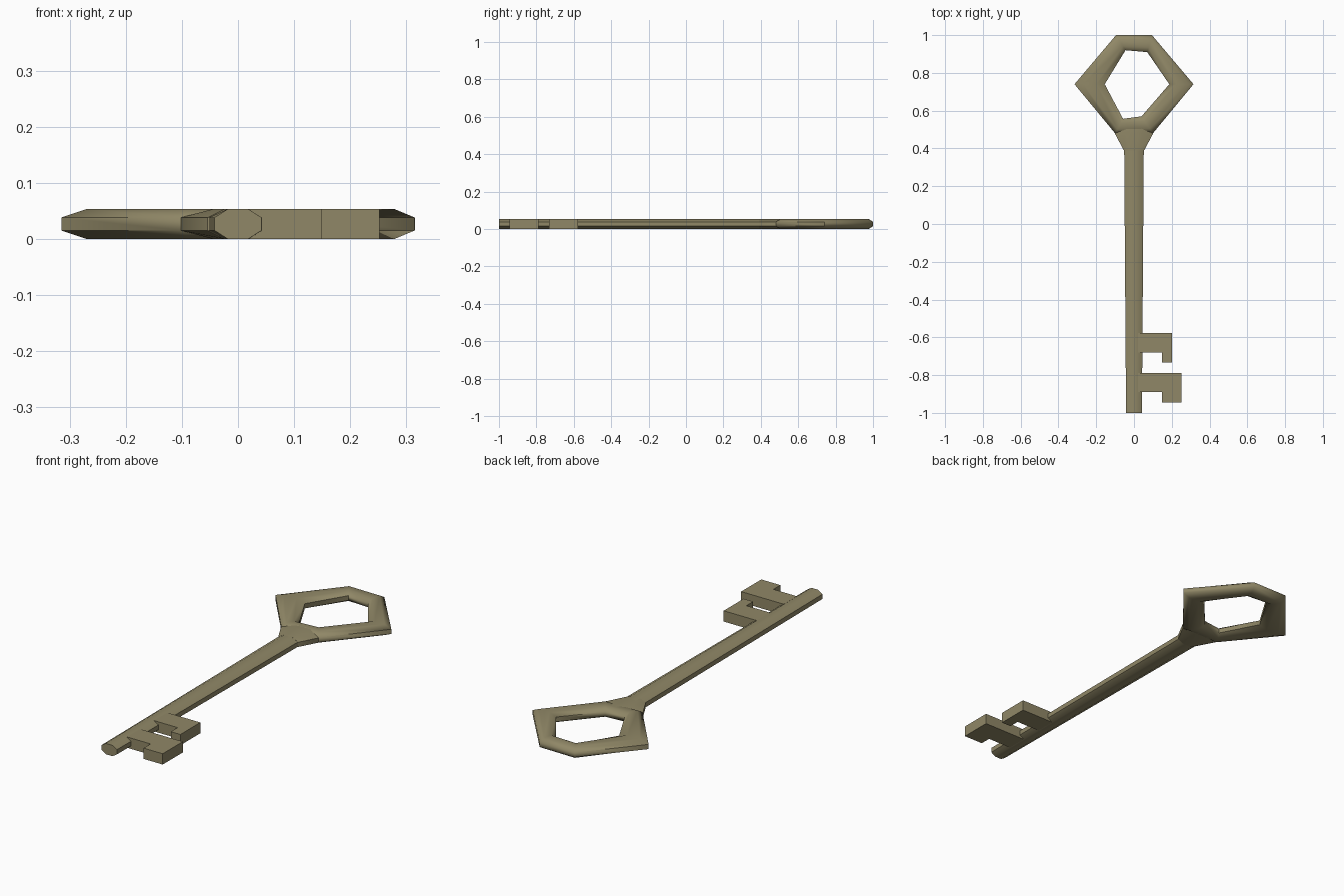
import bpy, bmesh, math

if "Cube" in bpy.data.objects:
    bpy.data.objects.remove(bpy.data.objects["Cube"])

H = 0.053  # key thickness

brass = bpy.data.materials.new("old brass")
brass.diffuse_color = (0.28, 0.245, 0.135, 1)
brass.use_nodes = True
brass.node_tree.nodes["Principled BSDF"].inputs["Base Color"].default_value = brass.diffuse_color


def finish(name, bm, smooth):
    bmesh.ops.recalc_face_normals(bm, faces=bm.faces[:])
    mesh = bpy.data.meshes.new(name)
    bm.to_mesh(mesh)
    bm.free()
    mesh.materials.append(brass)
    obj = bpy.data.objects.new(name, mesh)
    bpy.context.collection.objects.link(obj)
    if smooth:
        bpy.ops.object.select_all(action='DESELECT')
        obj.select_set(True)
        bpy.context.view_layer.objects.active = obj
        bpy.ops.object.shade_smooth_by_angle(angle=math.radians(60))
    return obj


def loft(name, sections, closed):
    """Skin a list of matching cross-sections; closed makes a ring."""
    bm = bmesh.new()
    rings = [[bm.verts.new(p) for p in s] for s in sections]
    n = len(rings[0])
    pairs = list(zip(rings, rings[1:]))
    if closed:
        pairs.append((rings[-1], rings[0]))
    else:
        bm.faces.new(rings[0])
        bm.faces.new(rings[-1])
    for a, b in pairs:
        for i in range(n):
            j = (i + 1) % n
            bm.faces.new((a[i], a[j], b[j], b[i]))
    return finish(name, bm, True)


# Chamfered eight-sided cross-section: (position across 0..1, height)
SECTION = [(0, .015), (0, .038), (.28, H), (.72, H),
           (1, .038), (1, .015), (.72, 0), (.28, 0)]

# Bow: six-cornered ring with an uneven hole
outer = [(-.095, 1), (.095, 1), (.315, .74), (.10, .48), (-.10, .48), (-.315, .74)]
inner = [(-.045, .92), (.07, .91), (.187, .74), (.04, .57), (-.058, .557), (-.155, .74)]
loft("bow", [[(o[0] + (i[0] - o[0]) * t, o[1] + (i[1] - o[1]) * t, z)
              for t, z in SECTION] for o, i in zip(outer, inner)], True)


def bar(name, stations):
    """Bar along y from (y, half width) stations."""
    return loft(name, [[(w * (2 * t - 1), y, z) for t, z in SECTION]
                       for y, w in stations], False)


# Neck flares from the shaft into the bow; shaft tapers to the tip
bar("neck", [(.39, .054), (.48, .102), (.53, .085)])
bar("shaft", [(.42, .052), (-1, .042)])


# Bits: flat L-shaped teeth
def bit(name, x_out, y_top, y_mid, y_low):
    outline = [(.02, y_top), (x_out, y_top), (x_out, y_low),
               (.148, y_low), (.148, y_mid), (.02, y_mid)]
    bm = bmesh.new()
    face = bm.faces.new([bm.verts.new((x, y, 0)) for x, y in outline])
    top = bmesh.ops.extrude_face_region(bm, geom=[face])["geom"]
    bmesh.ops.translate(bm, vec=(0, 0, H),
                        verts=[v for v in top if isinstance(v, bmesh.types.BMVert)])
    finish(name, bm, False)


bit("upper_bit", .20, -.578, -.68, -.733)
bit("lower_bit", .252, -.788, -.89, -.944)
